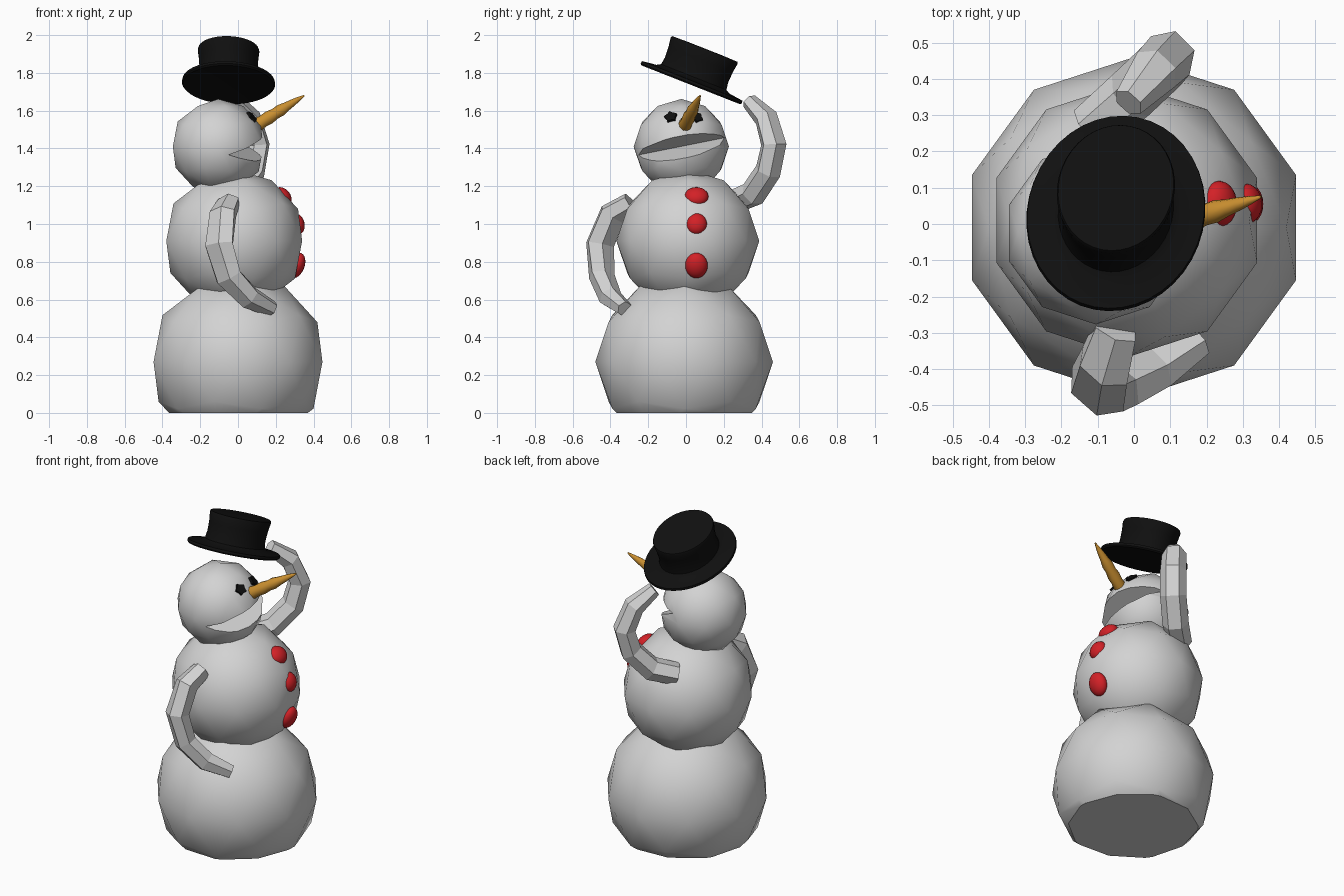
import bpy, bmesh, math
from mathutils import Vector, Matrix

if "Cube" in bpy.data.objects:
    bpy.data.objects.remove(bpy.data.objects["Cube"])


def material(name, rgb):
    m = bpy.data.materials.new(name)
    m.diffuse_color = (*rgb, 1)
    m.use_nodes = True
    m.node_tree.nodes["Principled BSDF"].inputs["Base Color"].default_value = m.diffuse_color
    return m


SNOW = material("snow_white", (0.65, 0.65, 0.65))
BLACK = material("coal_black", (0.005, 0.005, 0.005))
RED = material("button_red", (0.65, 0.015, 0.02))
ORANGE = material("carrot_orange", (0.6, 0.28, 0.03))


def finish(name, bm, mat, angle=None):
    """Turn a bmesh into an object; smooth by angle when one is given."""
    bmesh.ops.recalc_face_normals(bm, faces=bm.faces)
    me = bpy.data.meshes.new(name)
    bm.to_mesh(me)
    bm.free()
    ob = bpy.data.objects.new(name, me)
    bpy.context.collection.objects.link(ob)
    me.materials.append(mat)
    if angle:
        bpy.ops.object.select_all(action='DESELECT')
        ob.select_set(True)
        bpy.context.view_layer.objects.active = ob
        bpy.ops.object.shade_smooth_by_angle(angle=math.radians(angle))
    return ob


def skin_rings(bm, rings):
    """Join equal rings of points into a capped tube."""
    vs = [[bm.verts.new(p) for p in ring] for ring in rings]
    n = len(vs[0])
    for a, b in zip(vs, vs[1:]):
        for i in range(n):
            j = (i + 1) % n
            bm.faces.new((a[i], a[j], b[j], b[i]))
    bm.faces.new(vs[0][::-1])
    bm.faces.new(vs[-1])


def tube(name, points, radii, normal, mat, sides, angle=None):
    """Sweep an ellipse along points; radii are (in plane, along normal)."""
    pts = [Vector(p) for p in points]
    ref = Vector(normal).normalized()
    rings = []
    for i, p in enumerate(pts):
        t = (pts[min(i + 1, len(pts) - 1)] - pts[max(i - 1, 0)]).normalized()
        u = t.cross(ref).normalized()
        w = u.cross(t)
        ru, rw = radii[i]
        rings.append([p + u * ru * math.cos(a) + w * rw * math.sin(a)
                      for a in (2 * math.pi * (k + 0.5) / sides for k in range(sides))])
    bm = bmesh.new()
    skin_rings(bm, rings)
    return finish(name, bm, mat, angle)


def snowball(name, centre, radius, floor=None):
    bm = bmesh.new()
    bmesh.ops.create_icosphere(bm, subdivisions=2, radius=radius,
                               matrix=Matrix.Translation(centre))
    if floor is not None:
        cut = bmesh.ops.bisect_plane(bm, geom=bm.verts[:] + bm.edges[:] + bm.faces[:],
                                     plane_co=(0, 0, floor), plane_no=(0, 0, -1),
                                     clear_outer=True)
        edges = [g for g in cut["geom_cut"] if isinstance(g, bmesh.types.BMEdge)]
        bmesh.ops.contextual_create(bm, geom=edges)
    return finish(name, bm, SNOW, 30)


# Body
snowball("bottom_ball", (0, -0.01, 0.27), 0.47, floor=0)
BODY = Vector((-0.02, 0.01, 0.91))
snowball("middle_ball", BODY, 0.378)
HEAD = Vector((-0.105, -0.025, 1.41))
head = snowball("head", HEAD, 0.252)

# Open mouth: a tilted wedge cut out of the head
bm = bmesh.new()
wedge = [(-0.05, 0.0), (0.35, 0.125), (0.35, -0.15)]
skin_rings(bm, [[(x, y, 1.41 + z + 0.2 * (y + 0.03)) for x, z in wedge]
                for y in (-0.4, 0.4)])
cutter = finish("mouth_cutter", bm, SNOW)
cutter.hide_render = True
mod = head.modifiers.new("mouth", 'BOOLEAN')
mod.operation = 'DIFFERENCE'
mod.solver = 'EXACT'
mod.object = cutter
bpy.ops.object.select_all(action='DESELECT')
head.select_set(True)
bpy.context.view_layer.objects.active = head
bpy.ops.object.modifier_apply(modifier="mouth")
bpy.data.objects.remove(cutter)
bpy.ops.object.shade_smooth_by_angle(angle=math.radians(30))

# Coal eyes: thin star-like discs on the head
for side, y, z in (("right", -0.08, 1.565), ("left", 0.06, 1.57)):
    d = Vector((0.178, y - HEAD.y, z - HEAD.z)).normalized()
    place = Matrix.Translation(HEAD + d * 0.242) @ d.to_track_quat('Z', 'Y').to_matrix().to_4x4()
    rings = []
    for h in (-0.012, 0.01):
        rings.append([place @ Vector((r * math.cos(a), r * math.sin(a), h))
                      for k in range(10)
                      for r, a in [(0.036 if k % 2 else 0.026, k * math.pi / 5)]])
    bm = bmesh.new()
    skin_rings(bm, rings)
    finish(side + "_eye", bm, BLACK)

# Carrot nose with slightly lumpy radii
base, tip = Vector((0.07, -0.015, 1.505)), Vector((0.35, 0.075, 1.68))
lumps = [0.03, 0.038, 0.034, 0.037, 0.031, 0.033, 0.025, 0.02, 0.013, 0.004]
tube("carrot_nose", [base.lerp(tip, i / (len(lumps) - 1)) for i in range(len(lumps))],
     [(r, r * 0.95) for r in lumps], (0, 1, 0), ORANGE, 10, 50)

# Coat buttons: flattened balls pressed on the middle ball
for i, (pos, w, h) in enumerate([((0.235, 0.055, 1.145), 0.064, 0.056),
                                 ((0.31, 0.055, 1.0), 0.056, 0.058),
                                 ((0.31, 0.055, 0.78), 0.06, 0.07)]):
    d = Vector(pos) - BODY
    rot = Matrix.Rotation(-math.atan2(d.z, d.x), 4, 'Y')
    bm = bmesh.new()
    bmesh.ops.create_uvsphere(bm, u_segments=20, v_segments=12, radius=1,
                              matrix=Matrix.Translation(pos) @ rot @ Matrix.Diagonal((0.042, w, h, 1)))
    finish("button_%d" % (i + 1), bm, RED, 60)

# Arms: hanging on the right, raised to the hat on the left
tube("lowered_arm",
     [(-0.05, -0.29, 1.11), (-0.08, -0.39, 1.05), (-0.10, -0.455, 0.89),
      (-0.05, -0.445, 0.72), (0.06, -0.40, 0.61), (0.18, -0.325, 0.55)],
     [(0.055, 0.07), (0.066, 0.085), (0.066, 0.095), (0.062, 0.085), (0.06, 0.068), (0.042, 0.045)],
     (0.71, -0.61, 0.34), SNOW, 6)
tube("raised_arm",
     [(-0.12, 0.26, 1.12), (-0.01, 0.355, 1.16), (0.075, 0.435, 1.28),
      (0.10, 0.465, 1.42), (0.06, 0.425, 1.56), (-0.015, 0.335, 1.65)],
     [(0.065, 0.07), (0.07, 0.075), (0.068, 0.075), (0.066, 0.075), (0.06, 0.07), (0.042, 0.045)],
     (0.7, -0.7, 0), SNOW, 6)

# Top hat: an oval lathe tipped backward over the raised hand
place = (Matrix.Translation((-0.05, 0.03, 1.75)) @ Matrix.Rotation(math.radians(-21.5), 4, 'X')
         @ Matrix.Rotation(math.radians(-12), 4, 'Z') @ Matrix.Diagonal((0.245, 0.29, 1, 1)))
profile = [(0.62, -0.004), (0.97, -0.014), (1.0, -0.006), (0.99, 0.008), (0.72, 0.018),
           (0.645, 0.03), (0.625, 0.07), (0.635, 0.13), (0.66, 0.18), (0.645, 0.19), (0.3, 0.192)]
bm = bmesh.new()
skin_rings(bm, [[place @ Vector((r * math.cos(a), r * math.sin(a), z))
                 for a in (2 * math.pi * k / 40 for k in range(40))] for r, z in profile])
finish("top_hat", bm, BLACK, 40)
